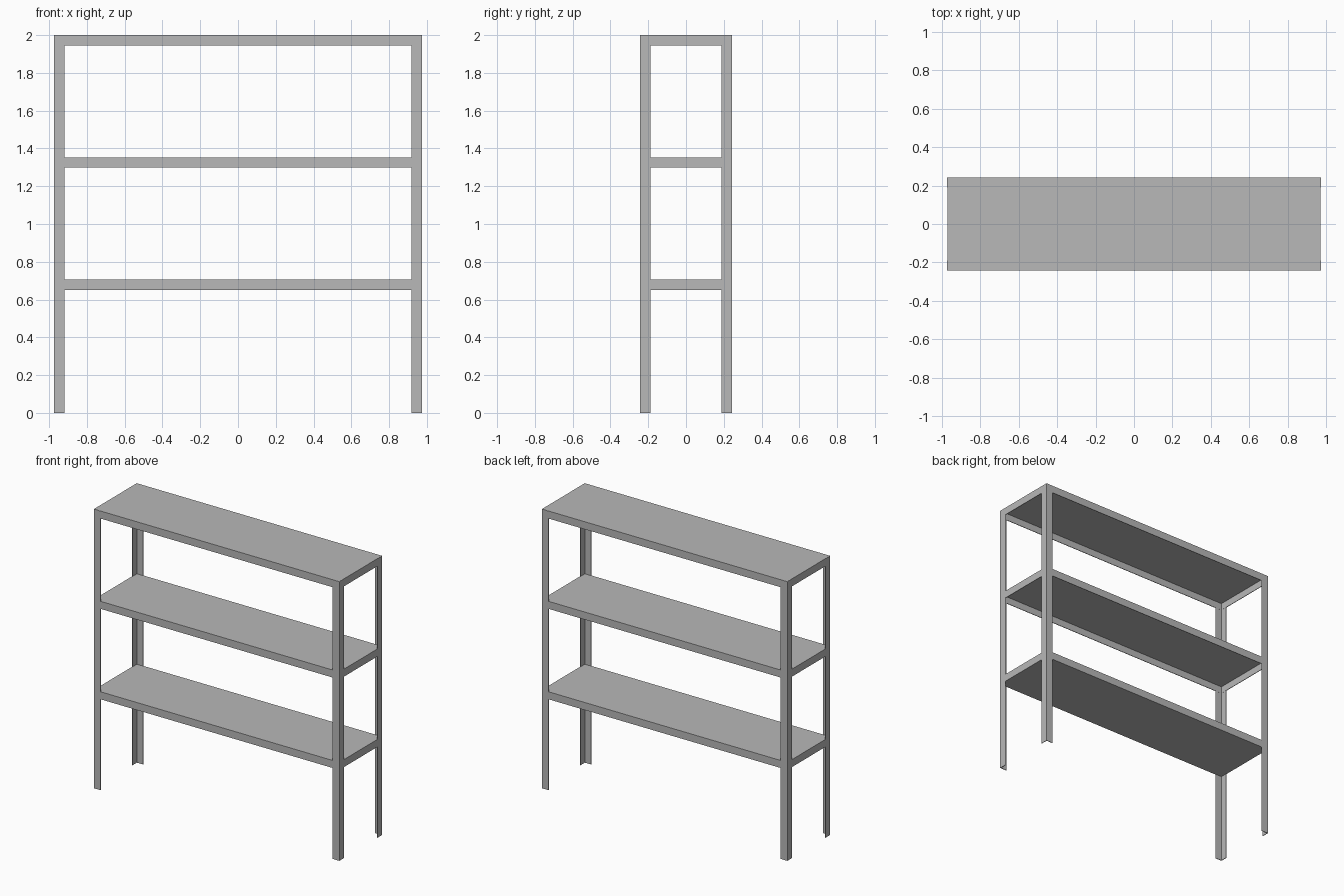
import bpy
import bmesh
from mathutils import Vector

cube = bpy.data.objects.get("Cube")
if cube:
    bpy.data.objects.remove(cube, do_unlink=True)

HALF_X, HALF_Y, HEIGHT = 0.973, 0.243, 2.0
FLANGE = 0.054     # width of the angle legs and height of the shelf lips
SHEET = 0.004      # metal thickness
LAP = 0.0006       # shelves sit just inside the legs

steel = bpy.data.materials.new("grey_steel")
steel.use_nodes = True
grey = (0.48, 0.48, 0.48, 1)
steel.diffuse_color = grey
steel.node_tree.nodes["Principled BSDF"].inputs["Base Color"].default_value = grey


def folded_box(name, low, high, keep=None):
    """Box between two corners; faces failing the keep rule are removed
    and the remaining sheet is thickened inwards."""
    low, high = Vector(low), Vector(high)
    bm = bmesh.new()
    bmesh.ops.create_cube(bm, size=1)
    for v in bm.verts:
        v.co = (low + high) / 2 + v.co * (high - low)
    bm.normal_update()
    if keep:
        unwanted = [f for f in bm.faces if not keep(f.normal)]
        bmesh.ops.delete(bm, geom=unwanted, context='FACES')
    mesh = bpy.data.meshes.new(name)
    bm.to_mesh(mesh)
    bm.free()
    mesh.materials.append(steel)
    obj = bpy.data.objects.new(name, mesh)
    bpy.context.collection.objects.link(obj)
    if keep:
        fold = obj.modifiers.new("sheet_thickness", 'SOLIDIFY')
        fold.thickness = SHEET
        fold.offset = -1
        fold.use_even_offset = True
    return obj


# Four angle-section legs, each with two outward flanges
for side, sx in (("left", 1), ("right", -1)):
    for end, sy in (("front", -1), ("back", 1)):
        xs = sorted((sx * HALF_X, sx * (HALF_X - FLANGE)))
        ys = sorted((sy * HALF_Y, sy * (HALF_Y - FLANGE)))
        folded_box(f"{end}_{side}_leg", (xs[0], ys[0], 0),
                   (xs[1], ys[1], HEIGHT - LAP),
                   lambda n: n.x * sx > 0.5 or n.y * sy > 0.5)

# Shelves: the upper two are open below, the lowest is closed
for name, top, is_open in (("top_shelf", HEIGHT, True),
                           ("middle_shelf", 1.353, True),
                           ("lower_shelf", 0.705, False)):
    x, y = HALF_X - LAP, HALF_Y - LAP
    folded_box(name, (-x, -y, top - FLANGE), (x, y, top),
               (lambda n: n.z > -0.5) if is_open else None)
